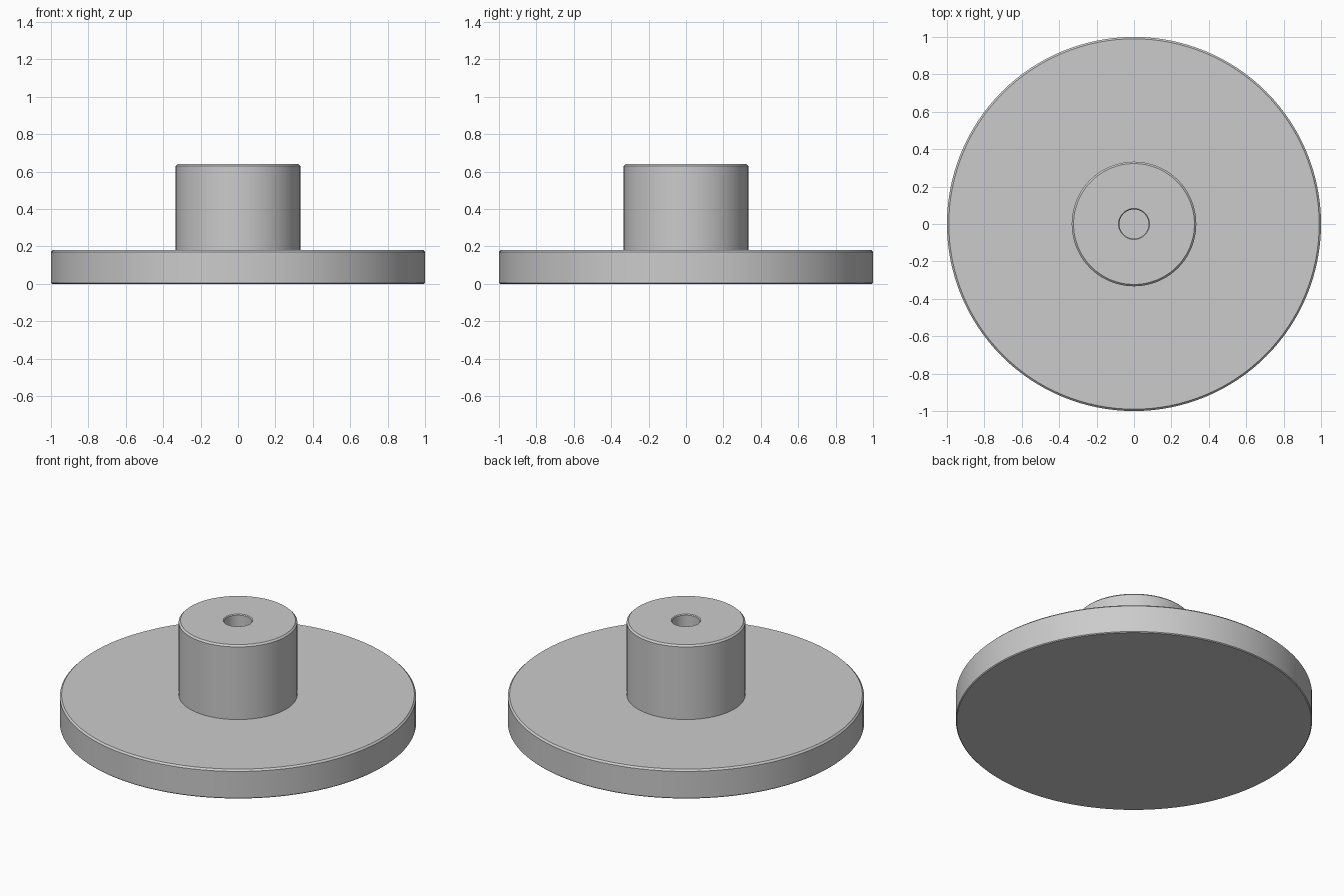
import bpy
import bmesh
from math import radians, tau
from mathutils import Matrix, Vector

cube = bpy.data.objects.get("Cube")
if cube:
    bpy.data.objects.remove(cube, do_unlink=True)

SEGMENTS = 128

# Single plain grey finish
grey = bpy.data.materials.new("plain grey")
grey.use_nodes = True
color = (0.6, 0.6, 0.6, 1)
grey.diffuse_color = color
grey.node_tree.nodes["Principled BSDF"].inputs["Base Color"].default_value = color


def lathe(name, profile):
    """Revolve a radius/height profile that starts and ends on the z axis."""
    bm = bmesh.new()
    verts = [bm.verts.new((r, 0, z)) for r, z in profile]
    edges = [bm.edges.new(pair) for pair in zip(verts, verts[1:])]
    bmesh.ops.spin(bm, geom=verts + edges, cent=Vector(), axis=(0, 0, 1),
                   angle=tau, steps=SEGMENTS, use_duplicate=False)
    bmesh.ops.remove_doubles(bm, verts=bm.verts, dist=0.0005)
    bmesh.ops.recalc_face_normals(bm, faces=bm.faces)
    mesh = bpy.data.meshes.new(name)
    bm.to_mesh(mesh)
    bm.free()
    mesh.materials.append(grey)
    obj = bpy.data.objects.new(name, mesh)
    bpy.context.collection.objects.link(obj)
    bpy.ops.object.select_all(action="DESELECT")
    obj.select_set(True)
    bpy.context.view_layer.objects.active = obj
    bpy.ops.object.shade_smooth_by_angle(angle=radians(30))
    return obj


# Flanged hub: wide disc, raised boss and blind centre bore
lathe("flanged_hub", [
    (0, 0), (0.995, 0), (1, 0.005),            # underside
    (1, 0.17), (0.99, 0.18),                   # disc rim
    (0.333, 0.18), (0.333, 0.63), (0.323, 0.64),  # boss
    (0.083, 0.64), (0.078, 0.635),             # bore mouth
    (0.078, 0.18), (0, 0.18),                  # bore wall and floor
])
